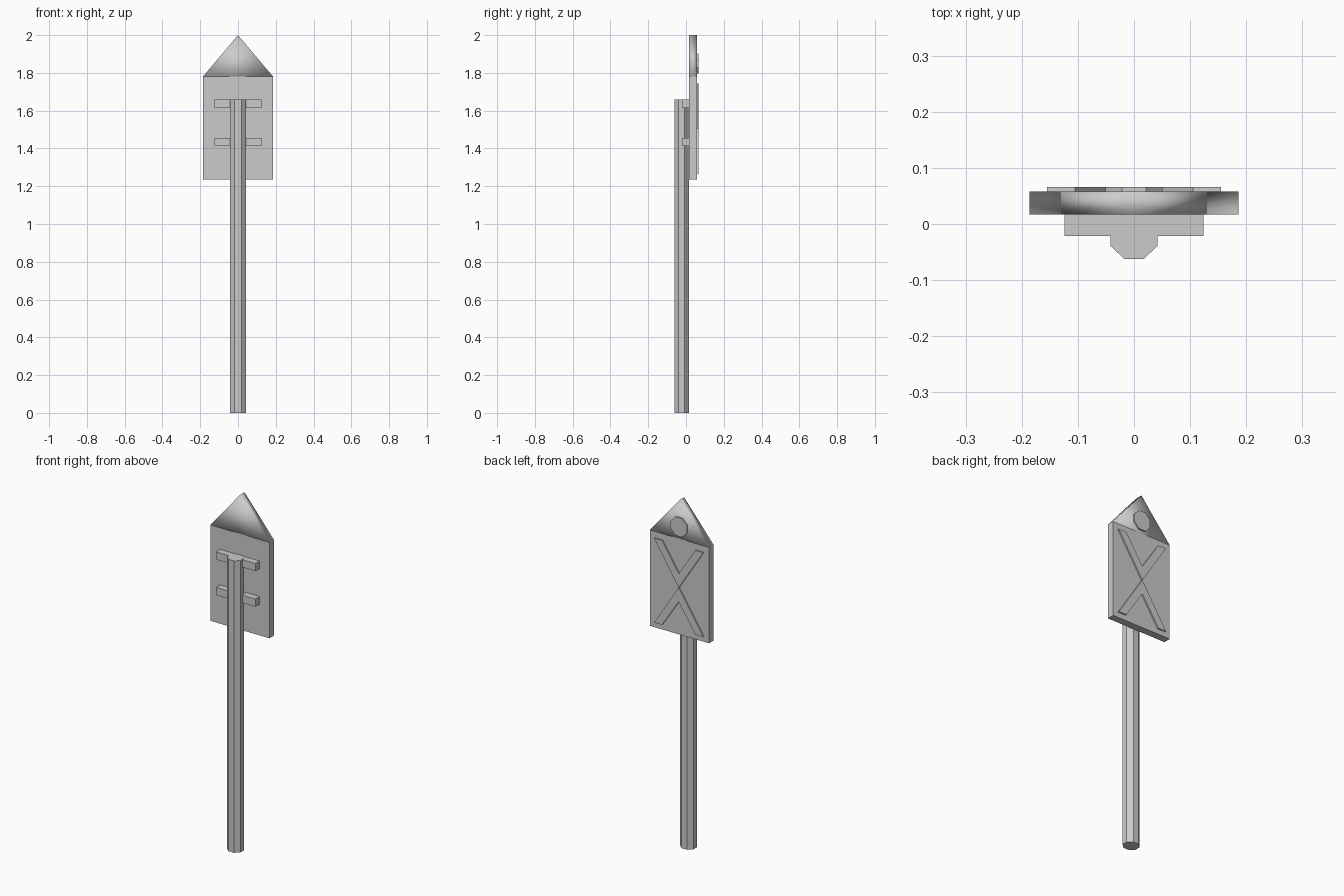
import bpy, bmesh, math

if "Cube" in bpy.data.objects:
    bpy.data.objects.remove(bpy.data.objects["Cube"])


def add_object(name, bm, smooth=False):
    bmesh.ops.recalc_face_normals(bm, faces=bm.faces[:])
    for f in bm.faces:
        f.smooth = smooth
    me = bpy.data.meshes.new(name)
    bm.to_mesh(me)
    bm.free()
    ob = bpy.data.objects.new(name, me)
    bpy.context.collection.objects.link(ob)
    return ob


def plate(name, outlines, y0, y1, smooth=False):
    """Extrude x-z outlines from y0 to y1."""
    bm = bmesh.new()
    for pts in outlines:
        face = bm.faces.new([bm.verts.new((x, y0, z)) for x, z in pts])
        ext = bmesh.ops.extrude_face_region(bm, geom=[face], use_keep_orig=True)
        for v in ext["geom"]:
            if isinstance(v, bmesh.types.BMVert):
                v.co.y = y1
    return add_object(name, bm, smooth)


def rect(hx, z0, z1):
    return [(-hx, z0), (hx, z0), (hx, z1), (-hx, z1)]


def octagon(rx, ry, cx=0, cy=0):
    k = 1 / math.cos(math.pi / 8)
    angles = [math.pi / 8 + i * math.pi / 4 for i in range(8)]
    return [(cx + rx * k * math.cos(a), cy + ry * k * math.sin(a)) for a in angles]


# Octagonal post
bm = bmesh.new()
base = bm.faces.new([bm.verts.new((x, y, 0)) for x, y in octagon(0.042, 0.039, 0, -0.023)])
ext = bmesh.ops.extrude_face_region(bm, geom=[base], use_keep_orig=True)
for v in ext["geom"]:
    if isinstance(v, bmesh.types.BMVert):
        v.co.z = 1.66
add_object("post", bm)

# Sign board and its softly shaded pointed top
plate("sign_board", [rect(0.186, 1.235, 1.78)], 0.017, 0.058)
plate("pointed_top", [[(-0.186, 1.78), (0, 1.78), (0.186, 1.78), (0, 2.0)]],
      0.017, 0.058, smooth=True)

# Two mounting brackets joining the post to the board
for name, z in (("lower_bracket", 1.413), ("upper_bracket", 1.615)):
    plate(name, [rect(0.124, z, z + 0.043)], -0.021, 0.017)

# Raised cross: two chevrons meeting at their tips
mid = 1.505
chevron = [(-0.155, 0.24), (-0.105, 0.24), (0, 0.08), (0.105, 0.24), (0.155, 0.24), (0, 0)]
plate("raised_cross", [[(x, mid + s * z) for x, z in chevron] for s in (1, -1)], 0.057, 0.066)

# Raised octagonal disc on the pointed top
plate("raised_disc", [octagon(0.051, 0.053, 0, 1.85)], 0.057, 0.066)
